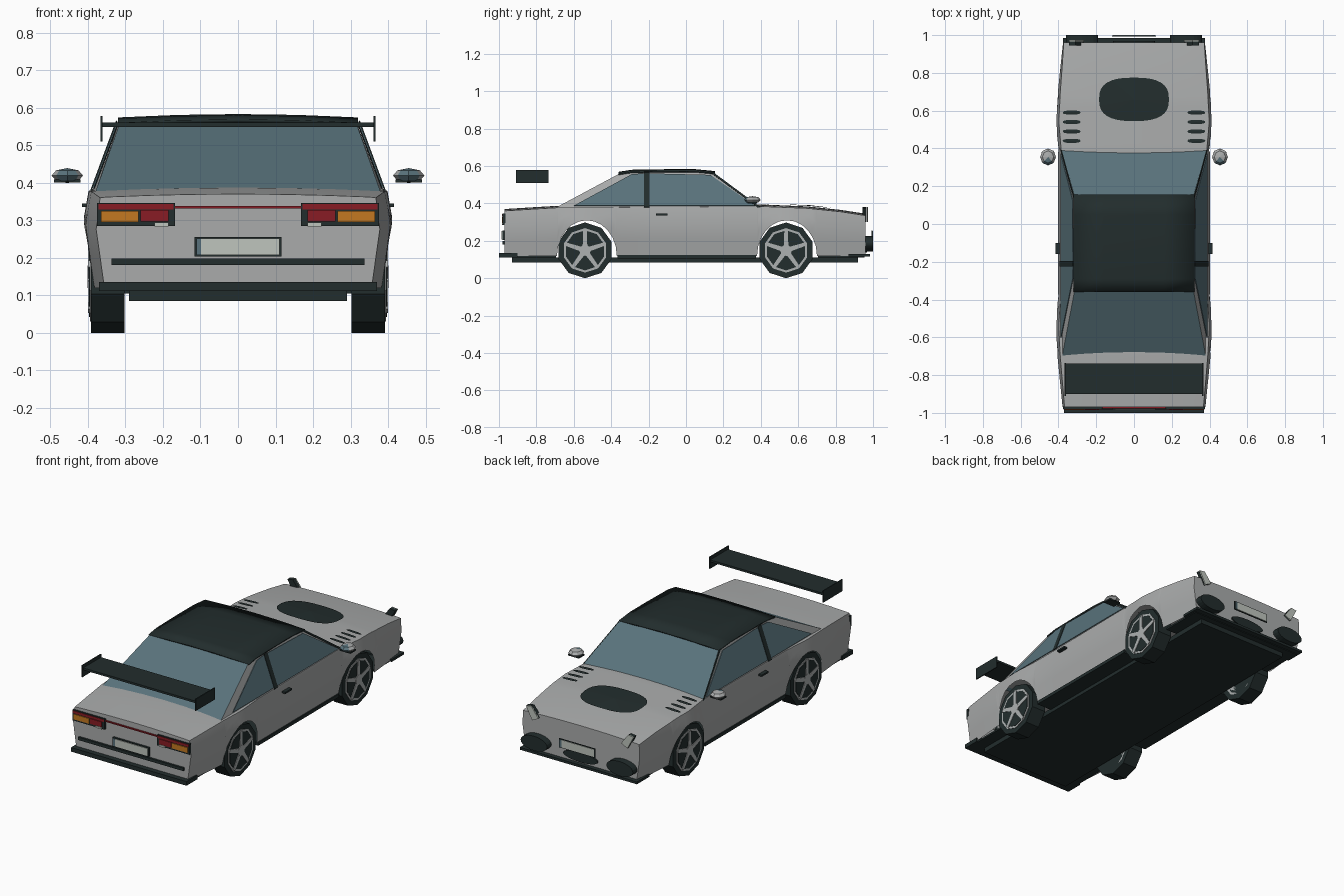
import bpy, bmesh
from math import sin, cos, pi, sqrt, copysign, radians

old = bpy.data.objects.get("Cube")
if old:
    bpy.data.objects.remove(old)


def material(name, r, g, b):
    m = bpy.data.materials.new(name)
    m.use_nodes = True
    m.diffuse_color = (r, g, b, 1)
    bsdf = m.node_tree.nodes["Principled BSDF"]
    bsdf.inputs["Base Color"].default_value = (r, g, b, 1)
    bsdf.inputs["Roughness"].default_value = 0.6
    return m


PAINT = material("silver paint", 0.40, 0.41, 0.41)
DARK = material("dark trim", 0.016, 0.026, 0.026)
GLASS = material("blue glass", 0.10, 0.17, 0.20)
RED = material("red lens", 0.25, 0.012, 0.018)
ORANGE = material("orange lens", 0.55, 0.19, 0.015)
PALE = material("pale plate", 0.52, 0.56, 0.51)
RIM = material("rim silver", 0.42, 0.44, 0.44)


def finish(name, bm, mats, smooth=None):
    bmesh.ops.recalc_face_normals(bm, faces=bm.faces)
    me = bpy.data.meshes.new(name)
    bm.to_mesh(me)
    bm.free()
    for m in mats:
        me.materials.append(m)
    ob = bpy.data.objects.new(name, me)
    bpy.context.collection.objects.link(ob)
    if smooth:
        bpy.ops.object.select_all(action='DESELECT')
        ob.select_set(True)
        bpy.context.view_layer.objects.active = ob
        bpy.ops.object.shade_smooth_by_angle(angle=radians(smooth))
    return ob


def prism(name, pts, axis, a, b, mat, smooth=None):
    """Extrude a 2D outline along an axis from a to b."""
    bm = bmesh.new()
    def put(p, h):
        c = list(p)
        c.insert("xyz".index(axis), h)
        return bm.verts.new(c)
    lo, hi = [[put(p, h) for p in pts] for h in (a, b)]
    bm.faces.new(lo)
    bm.faces.new(hi)
    n = len(pts)
    for i in range(n):
        j = (i + 1) % n
        bm.faces.new((lo[i], lo[j], hi[j], hi[i]))
    return finish(name, bm, [mat], smooth)


def box(name, x0, x1, y0, y1, z0, z1, mat):
    return prism(name, [(x0, y0), (x1, y0), (x1, y1), (x0, y1)], "z", z0, z1, mat)


def oval(cx, cy, rx, ry, n=24, power=1.0):
    def bend(v):
        return copysign(abs(v) ** power, v)
    return [(cx + rx * bend(sin(2 * pi * i / n)), cy + ry * bend(cos(2 * pi * i / n)))
            for i in range(n)]


def lerp(table, t):
    for (a, u), (b, v) in zip(table, table[1:]):
        if t <= b:
            return u + (v - u) * (t - a) / (b - a)
    return table[-1][1]


# Body shape: height and half width along the car, arches cut in the lower edge
TOP = [(-0.97, 0.36), (-0.7, 0.377), (0.4, 0.384), (0.65, 0.374), (0.85, 0.353), (0.96, 0.335)]
PLAN = [(-0.97, 0.368), (-0.7, 0.394), (-0.54, 0.402), (-0.36, 0.39), (0.4, 0.39),
        (0.54, 0.402), (0.7, 0.392), (0.96, 0.368)]
BULGE = [(0.12, -0.012), (0.29, 0.012), (0.38, -0.004)]
ARCHES = (-0.53, 0.54)
ARCH_R, SILL = 0.16, 0.12


def half_width(y, z):
    return lerp(PLAN, y) + lerp(BULGE, z)


def deck(x, y):
    return lerp(TOP, y) + 0.01 * (1 - (x / 0.39) ** 2)


# Body shell
stations = [(y, SILL) for y in (-0.97, -0.83, -0.2, 0, 0.2, 0.83, 0.96)]
for c in ARCHES:
    stations += [(c - ARCH_R - 0.001, SILL), (c + ARCH_R + 0.001, SILL)]
    for i in range(13):
        s = -cos(pi * i / 12)
        stations.append((c + ARCH_R * s, SILL + 0.19 * sqrt(max(0, 1 - s * s))))
stations.sort()
bm = bmesh.new()
rows = []
for y, low in stations:
    top = lerp(TOP, y)
    half = []
    for t in (0, 0.35, 0.65, 1):
        z = low + (top - low) * t
        half.append((half_width(y, z), z))
    edge = half[-1][0]
    half += [(edge * f, deck(edge * f, y)) for f in (0.95, 0.65, 0.35)]
    ring = half + [(0, deck(0, y))] + [(-x, z) for x, z in reversed(half)]
    rows.append([bm.verts.new((x, y, z)) for x, z in ring])
for r, s in zip(rows, rows[1:]):
    for i in range(len(r) - 1):
        bm.faces.new((r[i], r[i + 1], s[i + 1], s[i]))
bm.faces.new(rows[0])
bm.faces.new(rows[-1])
finish("body_shell", bm, [PAINT], 30)

# Floor, sills and bumpers
box("floor_plate", -0.29, 0.29, -0.93, 0.92, 0.085, 0.112, DARK)
box("sill_floor", -0.385, 0.385, -0.365, 0.375, 0.105, 0.124, DARK)
box("rear_floor", -0.36, 0.36, -0.965, -0.695, 0.112, 0.122, DARK)
box("front_floor", -0.36, 0.36, 0.705, 0.955, 0.112, 0.122, DARK)
box("rear_bumper", -0.37, 0.37, -1.0, -0.9, 0.112, 0.136, DARK)
box("front_splitter", -0.375, 0.375, 0.87, 0.985, 0.116, 0.13, DARK)

# Cabin: glass at both ends, painted sides
bm = bmesh.new()
ROOF_X = 0.315
corner = {}
for s in (-1, 1):
    outline = [(0.385, 0.4, 0.376), (ROOF_X, 0.15, 0.563), (ROOF_X, -0.1, 0.57),
               (ROOF_X, -0.355, 0.56), (0.382, -0.71, 0.37)]
    corner[s] = [bm.verts.new((s * x, y, z)) for x, y, z in outline]
    bm.faces.new(corner[s])
for i in (0, 3):
    f = bm.faces.new((corner[-1][i], corner[1][i], corner[1][i + 1], corner[-1][i + 1]))
    f.material_index = 1
finish("cabin", bm, [PAINT, GLASS])

# Roof panel, gently crowned
bm = bmesh.new()
EDGE = [(-0.36, 0.556), (-0.29, 0.567), (-0.1, 0.57), (0.05, 0.57), (0.155, 0.56)]
grid = [[bm.verts.new((x * 0.32, y, z + 0.009 * (1 - x * x))) for x in (-1, -0.5, 0, 0.5, 1)]
        for y, z in EDGE]
for r, s in zip(grid, grid[1:]):
    for i in range(4):
        bm.faces.new((r[i], r[i + 1], s[i + 1], s[i]))
roof = finish("roof_panel", bm, [DARK], 30)
mod = roof.modifiers.new("thickness", 'SOLIDIFY')
mod.thickness = 0.008
mod.offset = 0


def side_plate(name, side, outline, lift, mat):
    """Thin pane lying on the sloped cabin side."""
    bm = bmesh.new()
    bm.faces.new([bm.verts.new((side * (0.385 - 0.37 * (z - 0.376) + lift), y, z))
                  for y, z in outline])
    ob = finish(name, bm, [mat])
    m = ob.modifiers.new("thickness", 'SOLIDIFY')
    m.thickness = 0.004
    m.offset = 0


def louvre(name, cx, cy, rx, ry, n, power):
    """Dark panel following the bonnet surface."""
    bm = bmesh.new()
    rim = [bm.verts.new((x, y, deck(x, y) + 0.006)) for x, y in oval(cx, cy, rx, ry, n, power)]
    mid = bm.verts.new((cx, cy, deck(cx, cy) + 0.008))
    for i in range(n):
        bm.faces.new((rim[i], rim[(i + 1) % n], mid))
    finish(name, bm, [DARK])


louvre("bonnet_vent", 0, 0.66, 0.185, 0.115, 32, 0.75)

for s, tag in ((1, "left"), (-1, "right")):
    # Side windows and door trim
    side_plate("front_window_" + tag, s,
               [(-0.2, 0.387), (0.37, 0.387), (0.13, 0.552), (-0.2, 0.56)], 0.005, GLASS)
    side_plate("rear_window_" + tag, s,
               [(-0.6, 0.387), (-0.22, 0.387), (-0.22, 0.56), (-0.29, 0.556)], 0.005, GLASS)
    side_plate("door_pillar_" + tag, s,
               [(-0.225, 0.38), (-0.195, 0.38), (-0.195, 0.565), (-0.225, 0.565)], 0.008, DARK)
    side_plate("screen_pillar_" + tag, s,
               [(0.40, 0.378), (0.385, 0.378), (0.135, 0.562), (0.15, 0.563)], 0.002, DARK)
    box("door_handle_" + tag, s * 0.395, s * 0.416, -0.16, -0.1, 0.335, 0.345, DARK)

    # Bonnet louvres
    for k in range(4):
        louvre(f"louvre_{tag}_{k}", s * 0.33, 0.44 + 0.05 * k, 0.048, 0.011, 12, 0.8)

    # Mirrors: faceted shell, glass behind, dark underside
    bm = bmesh.new()
    bmesh.ops.create_uvsphere(bm, u_segments=8, v_segments=4, radius=1)
    for v in bm.verts:
        v.co = (s * 0.455 + v.co.x * 0.042, 0.355 + v.co.y * 0.045, 0.419 + v.co.z * 0.02)
    bm.normal_update()
    for f in bm.faces:
        c = f.calc_center_median()
        f.material_index = 2 if c.z < 0.409 else 1 if c.y < 0.34 else 0
    finish("mirror_" + tag, bm, [PAINT, GLASS, DARK])
    box("mirror_base_" + tag, s * 0.42, s * 0.49, 0.33, 0.38, 0.4, 0.408, DARK)

    # Headlights: tilted lens in a dark shell
    quad = [(s * x, z) for x, z in ((0.345, 0.375), (0.31, 0.38), (0.265, 0.32), (0.305, 0.3))]
    prism("headlight_shell_" + tag, quad, "y", 0.945, 0.966, DARK)
    prism("headlight_lens_" + tag, quad, "y", 0.967, 0.973, PALE)
    prism("fog_lamp_" + tag, oval(s * 0.275, 0.185, 0.085, 0.042), "y", 0.955, 1.0, DARK)

    # Tail lights
    for part, x0, x1, z0, z1, y, mat in (
            ("tail_housing", 0.168, 0.376, 0.285, 0.346, -0.98, DARK),
            ("tail_upper", 0.172, 0.372, 0.329, 0.343, -0.983, RED),
            ("indicator", 0.265, 0.365, 0.295, 0.325, -0.985, ORANGE),
            ("brake_lamp", 0.185, 0.26, 0.297, 0.327, -0.985, RED),
            ("reverse_lamp", 0.185, 0.222, 0.284, 0.294, -0.985, PALE)):
        box(f"{part}_{tag}", s * x0, s * x1, y, -0.965, z0, z1, mat)

    # Wing end plates
    box("wing_end_" + tag, s * 0.361, s * 0.367, -0.91, -0.735, 0.51, 0.578, DARK)

    # Wheels
    for c, end in ((-0.54, "rear"), (0.535, "front")):
        name = f"{end}_wheel_{tag}"
        zc = 0.149
        for part, r, x, mat in (("tyre", 0.149, 0.392, DARK), ("rim", 0.119, 0.395, RIM),
                                ("recess", 0.107, 0.397, DARK), ("hub", 0.03, 0.401, RIM)):
            prism(f"{name}_{part}", oval(c, zc, r, r, 10), "x", s * 0.303, s * x, mat)
        for k in range(5):
            a = 2 * pi * k / 5
            spoke = [(c + u * cos(a) + v * sin(a), zc - u * sin(a) + v * cos(a))
                     for u, v in ((-0.013, 0.01), (0.013, 0.01), (0.009, 0.112), (-0.009, 0.112))]
            prism(f"{name}_spoke_{k}", spoke, "x", s * 0.39, s * 0.4, RIM)

# Rear wing blade
box("wing_blade", -0.362, 0.362, -0.9, -0.738, 0.549, 0.561, DARK)

# Tail trim and number plates
box("tail_strip", -0.17, 0.17, -0.978, -0.965, 0.331, 0.338, RED)
box("tail_rub_strip", -0.337, 0.337, -0.982, -0.965, 0.181, 0.198, DARK)
box("rear_plate_frame", -0.116, 0.116, -0.982, -0.965, 0.204, 0.256, DARK)
box("rear_plate", -0.098, 0.11, -0.986, -0.98, 0.208, 0.252, PALE)
box("rear_plate_band", -0.11, -0.098, -0.986, -0.98, 0.208, 0.252, GLASS)
box("front_plate_frame", -0.116, 0.116, 0.992, 0.997, 0.204, 0.256, DARK)
box("front_plate", -0.11, 0.098, 0.996, 1.0, 0.208, 0.252, PALE)
box("front_plate_band", 0.098, 0.11, 0.996, 1.0, 0.208, 0.252, GLASS)
prism("front_intake", oval(0, 0.165, 0.11, 0.028), "y", 0.955, 0.968, DARK)
